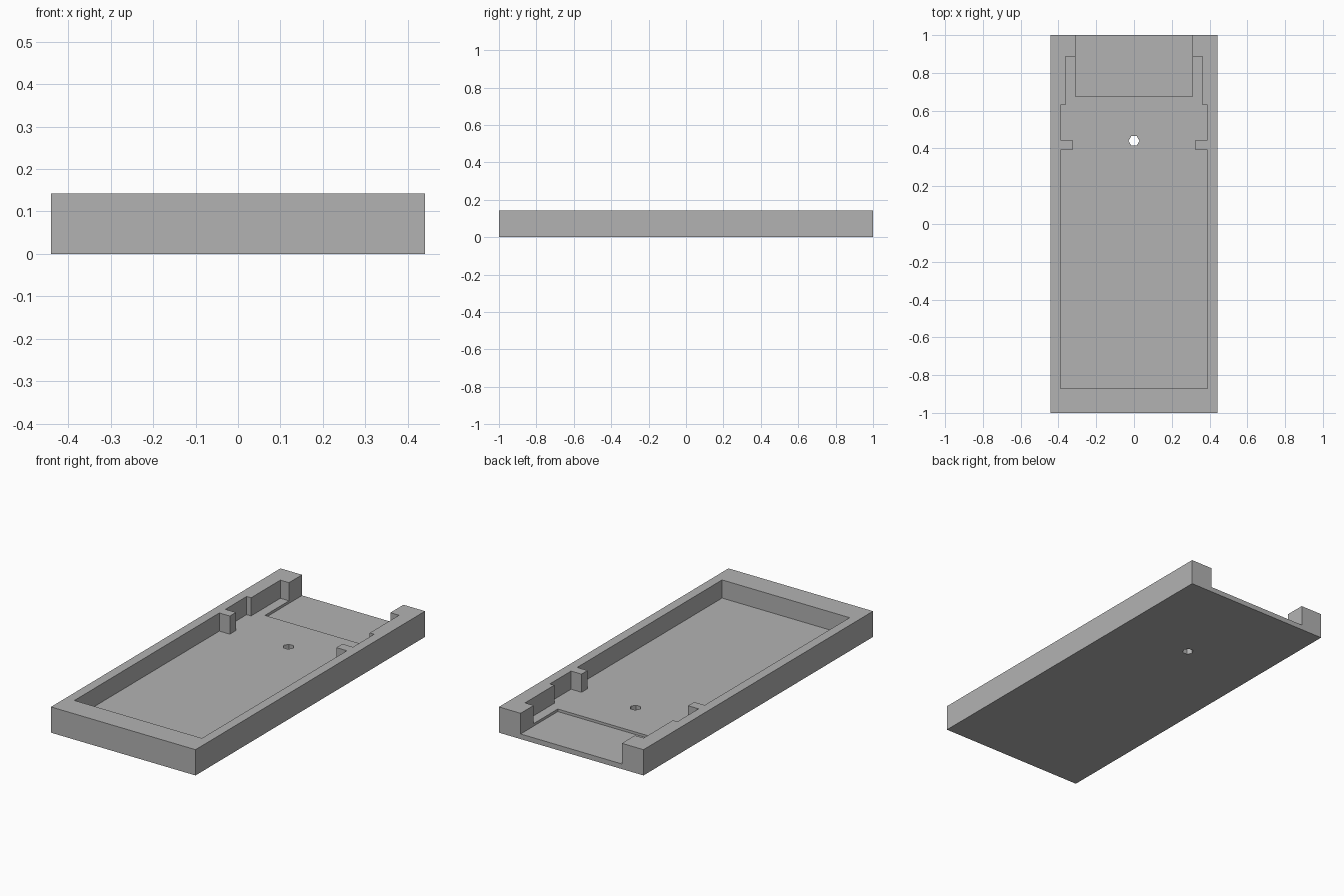
import bpy
import bmesh
from math import cos, sin, pi

cube = bpy.data.objects.get("Cube")
if cube:
    bpy.data.objects.remove(cube, do_unlink=True)

WIDTH, HEIGHT = 0.441, 0.142       # half width, full height
FLOOR, RECESS = 0.042, 0.028       # tray floor and lowered end floor
OPEN_X, ABOVE, BEYOND = 0.309, 0.3, 1.1

grey = bpy.data.materials.new("plain grey")
grey.use_nodes = True
colour = (0.448, 0.448, 0.448, 1)
grey.diffuse_color = colour
grey.node_tree.nodes["Principled BSDF"].inputs["Base Color"].default_value = colour


def prism(name, outline, bottom, top):
    """Extrude a flat outline between two heights."""
    bm = bmesh.new()
    base = bm.faces.new([bm.verts.new((x, y, bottom)) for x, y in outline])
    extruded = bmesh.ops.extrude_face_region(bm, geom=[base])["geom"]
    verts = [v for v in extruded if isinstance(v, bmesh.types.BMVert)]
    bmesh.ops.translate(bm, verts=verts, vec=(0, 0, top - bottom))
    bmesh.ops.recalc_face_normals(bm, faces=bm.faces)
    mesh = bpy.data.meshes.new(name)
    bm.to_mesh(mesh)
    bm.free()
    mesh.materials.append(grey)
    obj = bpy.data.objects.new(name, mesh)
    bpy.context.collection.objects.link(obj)
    return obj


def mirrored(side):
    """Close a right-hand outline with its mirror image."""
    return side + [(-x, y) for x, y in reversed(side)]


# Solid block
tray = prism("tray", mirrored([(WIDTH, -1), (WIDTH, 1)]), 0, HEIGHT)

# Cavity with side tabs, narrower pockets and the open end
cavity_side = [(0.389, -0.87), (0.389, 0.393), (0.325, 0.393), (0.325, 0.446),
               (0.389, 0.446), (0.389, 0.631), (0.362, 0.631), (0.362, 0.886),
               (OPEN_X, 0.886), (OPEN_X, BEYOND)]
hole = [(0.029 * cos(i * pi / 3), 0.44 + 0.029 * sin(i * pi / 3)) for i in range(6)]
cutters = [
    prism("cavity_cutter", mirrored(cavity_side), FLOOR, ABOVE),
    prism("end_recess_cutter", mirrored([(OPEN_X, 0.676), (OPEN_X, BEYOND)]), RECESS, ABOVE),
    prism("floor_hole_cutter", hole, -0.1, ABOVE),
]

# Cut the block and bake the result
for cutter in cutters:
    cutter.hide_render = True
    cut = tray.modifiers.new(cutter.name, "BOOLEAN")
    cut.operation = "DIFFERENCE"
    cut.solver = "EXACT"
    cut.object = cutter
bpy.context.view_layer.update()
evaluated = tray.evaluated_get(bpy.context.evaluated_depsgraph_get())
baked = bpy.data.meshes.new_from_object(evaluated)
tray.modifiers.clear()
tray.data = baked
for cutter in cutters:
    bpy.data.objects.remove(cutter, do_unlink=True)
